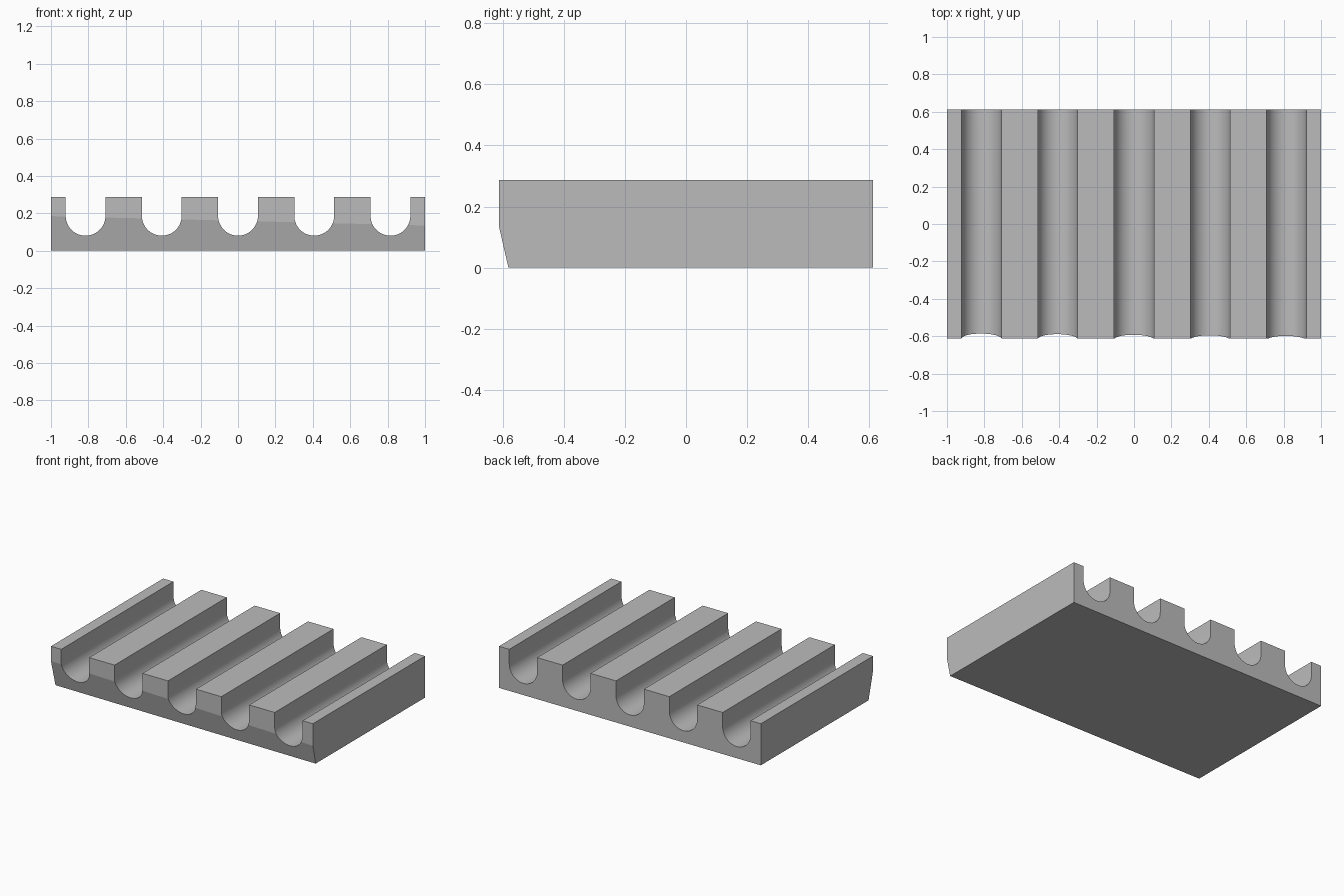
import bpy, bmesh, math
from mathutils import Vector

if "Cube" in bpy.data.objects:
    bpy.data.objects.remove(bpy.data.objects["Cube"], do_unlink=True)

HALF_X, HALF_Y, TOP = 1.0, 0.612, 0.287
RADIUS, AXIS_Z, PITCH = 0.1065, 0.187, 0.4075
SEGMENTS = 24


def kink_height(x):
    # Height where the front starts to slope inward, lower toward +x
    return 0.16 - 0.025 * x


def setback(x):
    # How far the bottom front edge is tucked in
    return 0.04 - 0.009 * x


# Cross-section: a flat slab with five round-bottomed channels
profile = [(-HALF_X, 0), (-HALF_X, TOP)]
for i in range(-2, 3):
    cx = i * PITCH
    profile.append((cx - RADIUS, TOP))
    for s in range(SEGMENTS + 1):
        a = math.pi * (1 + s / SEGMENTS)
        profile.append((cx + RADIUS * math.cos(a), AXIS_Z + RADIUS * math.sin(a)))
    profile.append((cx + RADIUS, TOP))
profile += [(HALF_X, TOP), (HALF_X, 0)]

# Extrude the section from front to back
bm = bmesh.new()
front = bm.faces.new([bm.verts.new((x, -HALF_Y, z)) for x, z in profile])
back = bmesh.ops.extrude_face_region(bm, geom=[front], use_keep_orig=True)["geom"]
for v in back:
    if isinstance(v, bmesh.types.BMVert):
        v.co.y = HALF_Y

# Cut the front face along the slanting crease and tuck in the part below
bmesh.ops.bisect_plane(
    bm, geom=[front] + list(front.edges) + list(front.verts), dist=1e-5,
    plane_co=Vector((0, 0, kink_height(0))), plane_no=Vector((0.025, 0, 1)))
for v in bm.verts:
    if v.co.y < 0:
        k = kink_height(v.co.x)
        v.co.y += setback(v.co.x) * max(0, 1 - v.co.z / k)

bmesh.ops.recalc_face_normals(bm, faces=bm.faces)
mesh = bpy.data.meshes.new("grooved_block")
bm.to_mesh(mesh)
bm.free()
block = bpy.data.objects.new("grooved_block", mesh)
bpy.context.collection.objects.link(block)

# Plain grey material
grey = bpy.data.materials.new("plain_grey")
grey.use_nodes = True
colour = (0.5, 0.5, 0.5, 1)
grey.diffuse_color = colour
grey.node_tree.nodes["Principled BSDF"].inputs["Base Color"].default_value = colour
mesh.materials.append(grey)

# Smooth channels, crisp creases
bpy.ops.object.select_all(action="DESELECT")
block.select_set(True)
bpy.context.view_layer.objects.active = block
bpy.ops.object.shade_smooth_by_angle(angle=math.radians(9))
